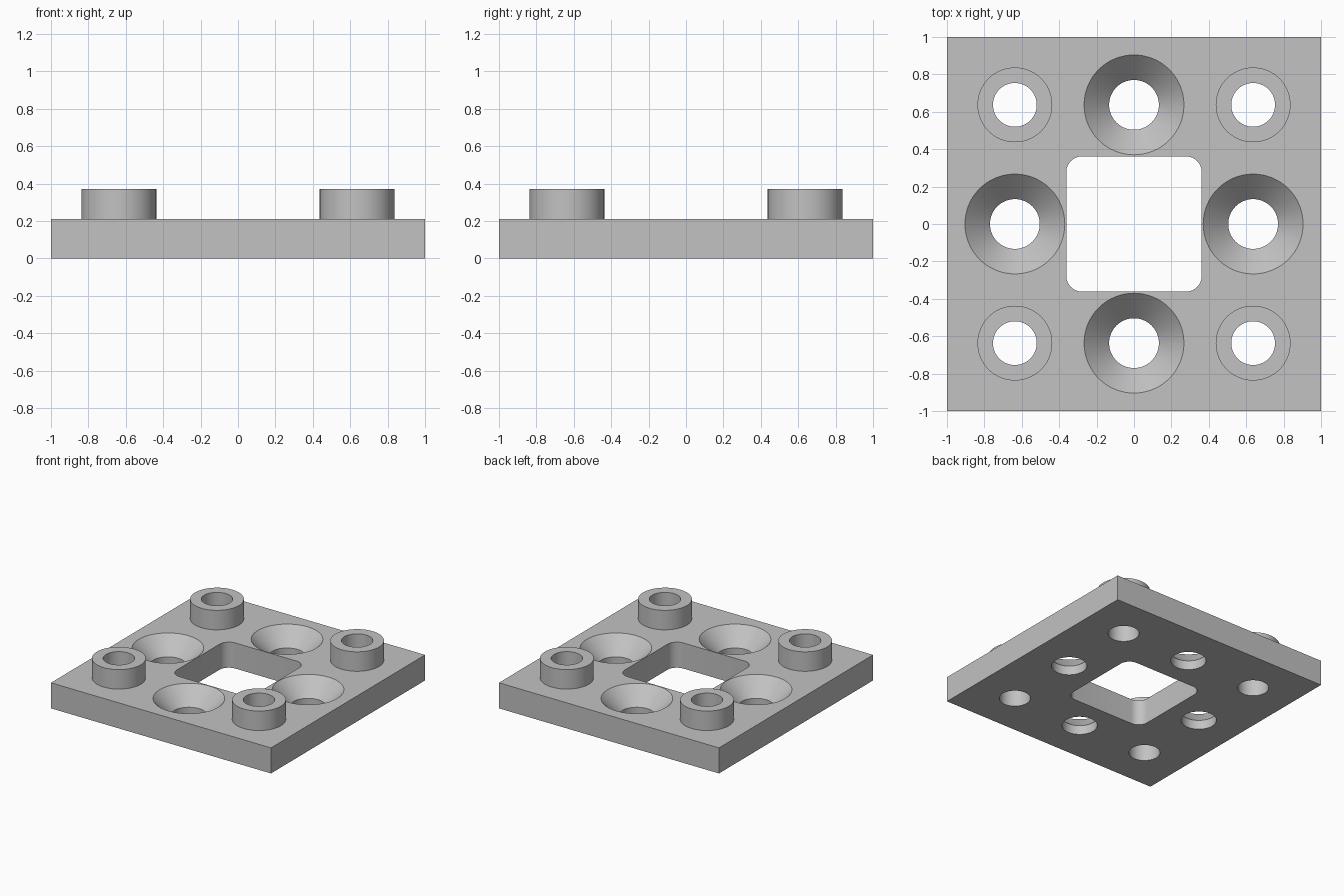
import bpy
import bmesh
from math import radians

if "Cube" in bpy.data.objects:
    bpy.data.objects.remove(bpy.data.objects["Cube"], do_unlink=True)

PLATE_TOP = 0.21
BOSS_TOP = 0.37
SPACING = 0.637
SEGMENTS = 64

# Single grey material
grey = bpy.data.materials.new("plain grey")
grey.use_nodes = True
grey.diffuse_color = (0.54, 0.54, 0.54, 1)
grey.node_tree.nodes["Principled BSDF"].inputs["Base Color"].default_value = (0.54, 0.54, 0.54, 1)


def make_object(name, bm):
    bmesh.ops.recalc_face_normals(bm, faces=bm.faces)
    mesh = bpy.data.meshes.new(name)
    bm.to_mesh(mesh)
    bm.free()
    mesh.materials.append(grey)
    obj = bpy.data.objects.new(name, mesh)
    bpy.context.collection.objects.link(obj)
    return obj


def block(name, width, bottom, top, corner=0):
    """Square block, optionally with rounded vertical edges."""
    bm = bmesh.new()
    bmesh.ops.create_cube(bm, size=1)
    for v in bm.verts:
        v.co = (v.co.x * width, v.co.y * width, top if v.co.z > 0 else bottom)
    if corner:
        upright = [e for e in bm.edges if abs(e.verts[0].co.z - e.verts[1].co.z) > 0.01]
        bmesh.ops.bevel(bm, geom=upright, offset=corner, segments=10, profile=0.5, affect='EDGES')
    return make_object(name, bm)


def turned(name, profile, x, y):
    """Solid of revolution from (radius, height) pairs, listed bottom to top."""
    bm = bmesh.new()
    rings = []
    for radius, z in profile:
        ring = bmesh.ops.create_circle(bm, segments=SEGMENTS, radius=radius)["verts"]
        for v in ring:
            v.co.x += x
            v.co.y += y
            v.co.z = z
        rings.append(ring)
    for low, high in zip(rings, rings[1:]):
        for i in range(SEGMENTS):
            j = (i + 1) % SEGMENTS
            bm.faces.new((low[i], low[j], high[j], high[i]))
    bm.faces.new(rings[0])
    bm.faces.new(rings[-1])
    return make_object(name, bm)


def combine(body, tool, operation):
    """Apply a boolean and discard the tool."""
    tool.hide_render = True
    bpy.context.view_layer.objects.active = body
    mod = body.modifiers.new("boolean", 'BOOLEAN')
    mod.operation = operation
    mod.solver = 'EXACT'
    mod.object = tool
    bpy.ops.object.modifier_apply(modifier=mod.name)
    bpy.data.objects.remove(tool, do_unlink=True)


plate = block("mounting_plate", 2, 0, PLATE_TOP)

# Raised corner bosses with through holes
for sx in (-1, 1):
    for sy in (-1, 1):
        x, y = sx * SPACING, sy * SPACING
        boss = turned("corner_boss", [(0.2, 0.1), (0.2, BOSS_TOP)], x, y)
        combine(plate, boss, 'UNION')
        hole = turned("boss_hole", [(0.117, -0.1), (0.117, 0.5)], x, y)
        combine(plate, hole, 'DIFFERENCE')

# Countersunk screw holes at the middle of each side
sink = [(0.133, -0.1), (0.133, 0.076), (0.267, PLATE_TOP), (0.277, PLATE_TOP + 0.01)]
for dx, dy in ((1, 0), (-1, 0), (0, 1), (0, -1)):
    combine(plate, turned("countersink", sink, dx * SPACING, dy * SPACING), 'DIFFERENCE')

# Rounded square opening in the centre
combine(plate, block("centre_opening", 0.724, -0.1, 0.5, corner=0.085), 'DIFFERENCE')

# Smooth the round walls, keep the edges sharp
bpy.ops.object.select_all(action='DESELECT')
plate.select_set(True)
bpy.context.view_layer.objects.active = plate
bpy.ops.object.shade_smooth_by_angle(angle=radians(30))
